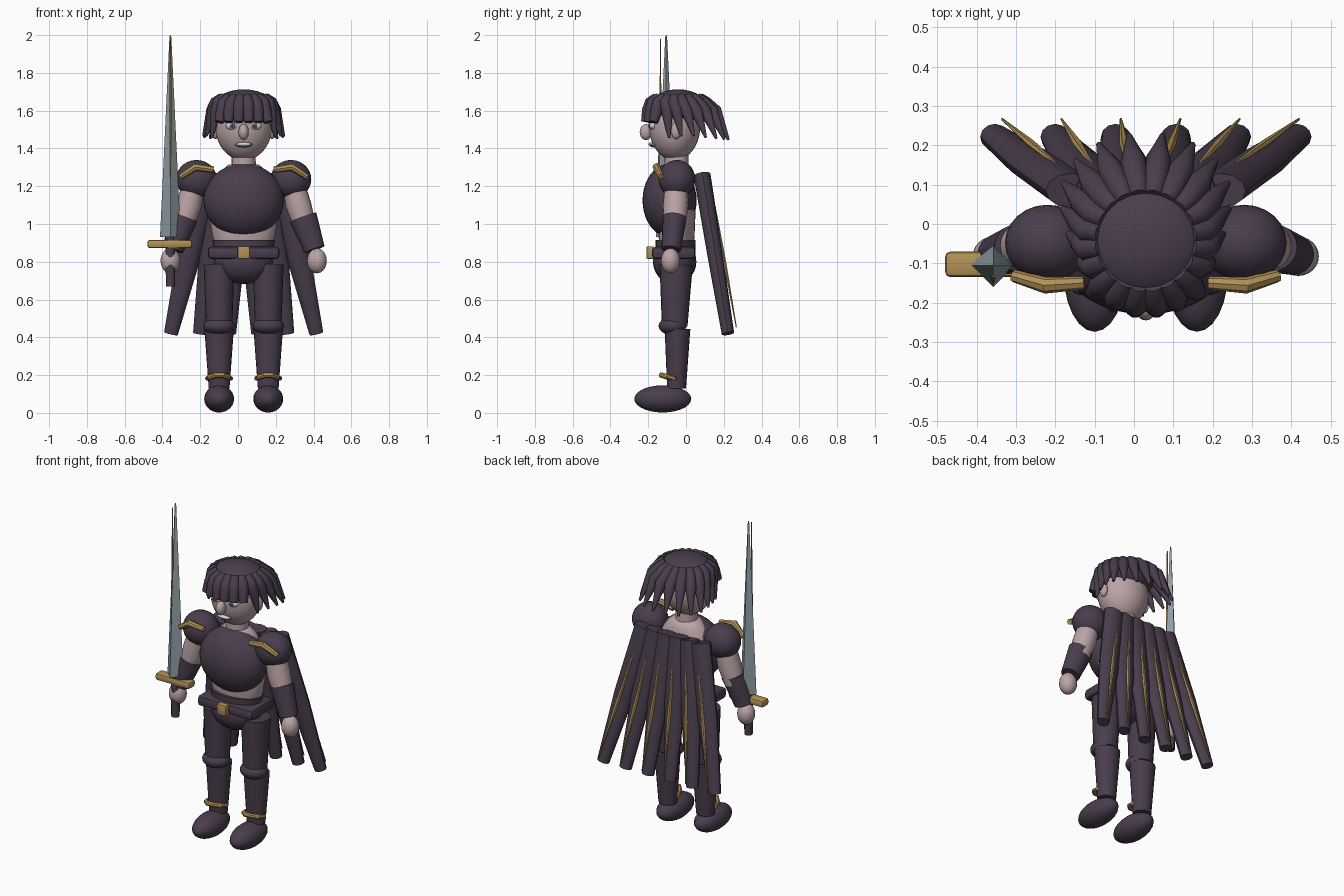
import bpy, bmesh, math
from mathutils import Vector

if "Cube" in bpy.data.objects:
    bpy.data.objects.remove(bpy.data.objects["Cube"])

CX = 0.03   # body centre line


def mat(name, rgb):
    m = bpy.data.materials.new(name)
    m.diffuse_color = (*rgb, 1)
    m.use_nodes = True
    m.node_tree.nodes["Principled BSDF"].inputs["Base Color"].default_value = m.diffuse_color
    return m


DARK = mat("dark_plum", (0.067, 0.048, 0.074))
SKIN = mat("skin", (0.50, 0.37, 0.38))
GOLD = mat("gold", (0.44, 0.285, 0.095))
STEEL = mat("steel", (0.28, 0.345, 0.375))
WHITE = mat("eye_white", (0.60, 0.64, 0.66))
IRIS = mat("iris_teal", (0.10, 0.19, 0.22))
LIP = mat("lip", (0.22, 0.13, 0.13))


def finish(name, bm, m, angle=40):
    bmesh.ops.recalc_face_normals(bm, faces=bm.faces)
    me = bpy.data.meshes.new(name)
    bm.to_mesh(me)
    bm.free()
    me.materials.append(m)
    ob = bpy.data.objects.new(name, me)
    bpy.context.collection.objects.link(ob)
    bpy.ops.object.select_all(action='DESELECT')
    ob.select_set(True)
    bpy.context.view_layer.objects.active = ob
    if angle:
        bpy.ops.object.shade_smooth_by_angle(angle=math.radians(angle))
    return ob


def ball(name, loc, rad, m, u=24, v=14):
    bm = bmesh.new()
    bmesh.ops.create_uvsphere(bm, u_segments=u, v_segments=v, radius=1)
    for p in bm.verts:
        p.co = Vector(a * r + c for a, r, c in zip(p.co, rad, loc))
    return finish(name, bm, m, 60)


def box(name, lo, hi, m, bevel=0.01):
    bm = bmesh.new()
    bmesh.ops.create_cube(bm, size=1)
    for p in bm.verts:
        p.co = Vector(a + (c + 0.5) * (b - a) for c, a, b in zip(p.co, lo, hi))
    bmesh.ops.bevel(bm, geom=bm.edges[:], offset=bevel, segments=2, affect='EDGES', profile=0.5)
    return finish(name, bm, m)


def tube(name, pts, radii, m, sides=20, angle=40):
    """Skin a path with elliptical rings; each radius is a number or (x, y)."""
    bm = bmesh.new()
    pts = [Vector(p) for p in pts]
    rings = []
    for i, (p, r) in enumerate(zip(pts, radii)):
        rx, ry = r if isinstance(r, tuple) else (r, r)
        d = (pts[min(i + 1, len(pts) - 1)] - pts[max(i - 1, 0)]).normalized()
        ref = Vector((0, 1, 0)) if abs(d.y) < 0.9 else Vector((0, 0, 1))
        s = ref.cross(d).normalized()
        t = d.cross(s)
        rings.append([bm.verts.new(p + s * rx * math.cos(k * math.tau / sides)
                                   + t * ry * math.sin(k * math.tau / sides)) for k in range(sides)])
    for a, b in zip(rings, rings[1:]):
        for k in range(sides):
            n = (k + 1) % sides
            bm.faces.new((a[k], a[n], b[n], b[k]))
    bm.faces.new(rings[0])
    bm.faces.new(rings[-1])
    return finish(name, bm, m, angle)


# Head and face
ball("head", (CX, -0.06, 1.515), (0.15, 0.135, 0.178), SKIN, 32, 20)
ball("nose", (CX, -0.212, 1.487), (0.027, 0.033, 0.042), SKIN)
tube("neck", [(CX, -0.05, 1.26), (CX, -0.05, 1.40)], [0.066, 0.062], SKIN)
ball("lips", (CX, -0.172, 1.42), (0.046, 0.022, 0.014), LIP)
ball("teeth", (CX, -0.183, 1.422), (0.042, 0.016, 0.010), WHITE)
for s, side in ((-1, "right"), (1, "left")):
    x = CX + s * 0.058
    ball(side + "_eye", (x, -0.174, 1.52), (0.037, 0.02, 0.022), WHITE)
    ball(side + "_iris", (x, -0.191, 1.52), (0.014, 0.008, 0.014), IRIS, 16, 8)
    ball(side + "_pupil", (x, -0.197, 1.52), (0.006, 0.004, 0.006), DARK, 12, 6)
    ball(side + "_ear", (CX + s * 0.15, -0.052, 1.495), (0.022, 0.027, 0.045), SKIN)

# Hair: crown plus a ring of swept locks, blunt in front and pointed behind
ball("hair_crown", (CX, -0.042, 1.615), (0.165, 0.155, 0.098), DARK, 32, 14)
LOCKS = 20
for i in range(LOCKS):
    a = math.tau * (i + 0.5) / LOCKS
    c, s = math.cos(a), math.sin(a)
    back, front = max(0, s), max(0, -s)
    fringe = s < -0.5
    tip_r = 0.205 + 0.065 * back - 0.03 * front
    tip_z = 1.54 if fringe else 1.47 - 0.025 * back - 0.03 * front
    sweep = 0.0 if fringe else 0.05 * c * c

    def at(r, z, dy=0.0):
        return (CX + c * r, -0.042 + s * r + dy, z)
    tube(f"hair_lock_{i + 1}",
         [at(0.115, 1.672), at(0.148, 1.645), at(0.162 + 0.04 * back, 1.60, sweep * 0.4), at(tip_r, tip_z, sweep)],
         [0.024, 0.032, 0.033, 0.024 if fringe else 0.007], DARK, 10, 50)

# Torso, breastplate, hips and belt
tube("torso", [(CX, -0.05, z) for z in (0.84, 0.93, 1.05, 1.2, 1.28, 1.315)],
     [(0.13, 0.085), (0.165, 0.095), (0.185, 0.10), (0.17, 0.095), (0.12, 0.09), (0.08, 0.06)], SKIN, 28, 60)
ball("breastplate", (CX, -0.087, 1.125), (0.213, 0.143, 0.195), DARK, 32, 20)
tube("waist_guard", [(CX, -0.055, 0.83), (CX, -0.055, 0.915)], [(0.15, 0.105), (0.166, 0.106)], DARK, 28)
ball("hips", (CX, -0.06, 0.80), (0.155, 0.115, 0.118), DARK)
box("belt", (CX - 0.19, -0.18, 0.815), (CX + 0.19, 0.05, 0.88), DARK, 0.02)
box("belt_buckle", (CX - 0.032, -0.21, 0.815), (CX + 0.032, -0.17, 0.882), GOLD, 0.008)

# Limbs and armour on both sides
for s, side in ((-1, "right"), (1, "left")):
    def P(x, y, z):
        return (CX + s * x, y, z)
    tube(side + "_thigh", [P(0.13, -0.052, 0.785), P(0.13, -0.06, 0.46)], [(0.082, 0.088), (0.07, 0.068)], DARK)
    ball(side + "_knee_guard", P(0.13, -0.072, 0.46), (0.083, 0.073, 0.048), DARK)
    tube(side + "_shin", [P(0.13, -0.045, 0.445), P(0.13, -0.05, 0.13)], [(0.078, 0.068), (0.055, 0.05)], DARK)
    tube(side + "_ankle_band", [P(0.193, -0.055, 0.182), P(0.178, -0.10, 0.19), P(0.15, -0.13, 0.2),
                                P(0.11, -0.13, 0.2), P(0.082, -0.10, 0.19), P(0.067, -0.055, 0.182)],
         [0.012, 0.015, 0.015, 0.015, 0.015, 0.012], GOLD, 8)
    ball(side + "_boot", P(0.13, -0.123, 0.074), (0.079, 0.151, 0.072), DARK)
    ball(side + "_shoulder_pad", P(0.25, -0.048, 1.237), (0.108, 0.097, 0.102), DARK)
    tube(side + "_shoulder_trim", [P(0.335, -0.132, 1.25), P(0.255, -0.156, 1.302), P(0.16, -0.15, 1.288)],
         [0.016, 0.021, 0.017], GOLD, 8)
    tube(side + "_upper_arm", [P(0.26, -0.05, 1.22), P(0.29, -0.055, 1.10), P(0.325, -0.06, 0.99)],
         [0.06, 0.068, 0.058], SKIN)
    tube(side + "_bracer", [P(0.315, -0.06, 1.035), P(0.375, -0.078, 0.865)], [(0.074, 0.063), (0.056, 0.052)], DARK)
    ball(side + "_hand", P(0.388, -0.082, 0.805), (0.052, 0.05, 0.066), SKIN)

# Cape: fan of tapered strips, each with a thin gold ridge
for i in range(6):
    k = i - 2.5
    top = Vector((CX + 0.076 * k, 0.085, 1.26))
    low = Vector((CX + 0.154 * k, 0.222, 0.42))
    tube(f"cape_strip_{i + 1}", [top, top.lerp(low, 0.5), low],
         [(0.066, 0.045), (0.064, 0.041), (0.037, 0.033)], DARK, 12)
    r0 = top.lerp(low, 0.2) + Vector((0, 0.04, 0))
    r1 = top.lerp(low, 0.96) + Vector((0.012, 0.05, 0))
    tube(f"cape_ridge_{i + 1}", [r0, r0.lerp(r1, 0.45), r1], [0.005, (0.013, 0.009), 0.003], GOLD, 6)

# Sword held upright in the right hand
SX, SY = -0.358, -0.105
tube("sword_blade", [(SX, SY, 0.93), (SX, SY, 1.99), (SX, SY, 2.0)], [0.055, 0.005, 0.001], STEEL, 4, 20)
tube("sword_fuller", [(SX, -0.147, 1.25), (SX, -0.136, 1.6), (SX, -0.134, 1.98)], [0.003, 0.006, 0.003], GOLD, 6)
box("sword_guard", (-0.48, -0.135, 0.873), (-0.243, -0.07, 0.916), GOLD, 0.013)
tube("sword_grip", [(SX, SY, 0.67), (SX, SY, 0.935)], [0.024, 0.026], DARK, 12)
